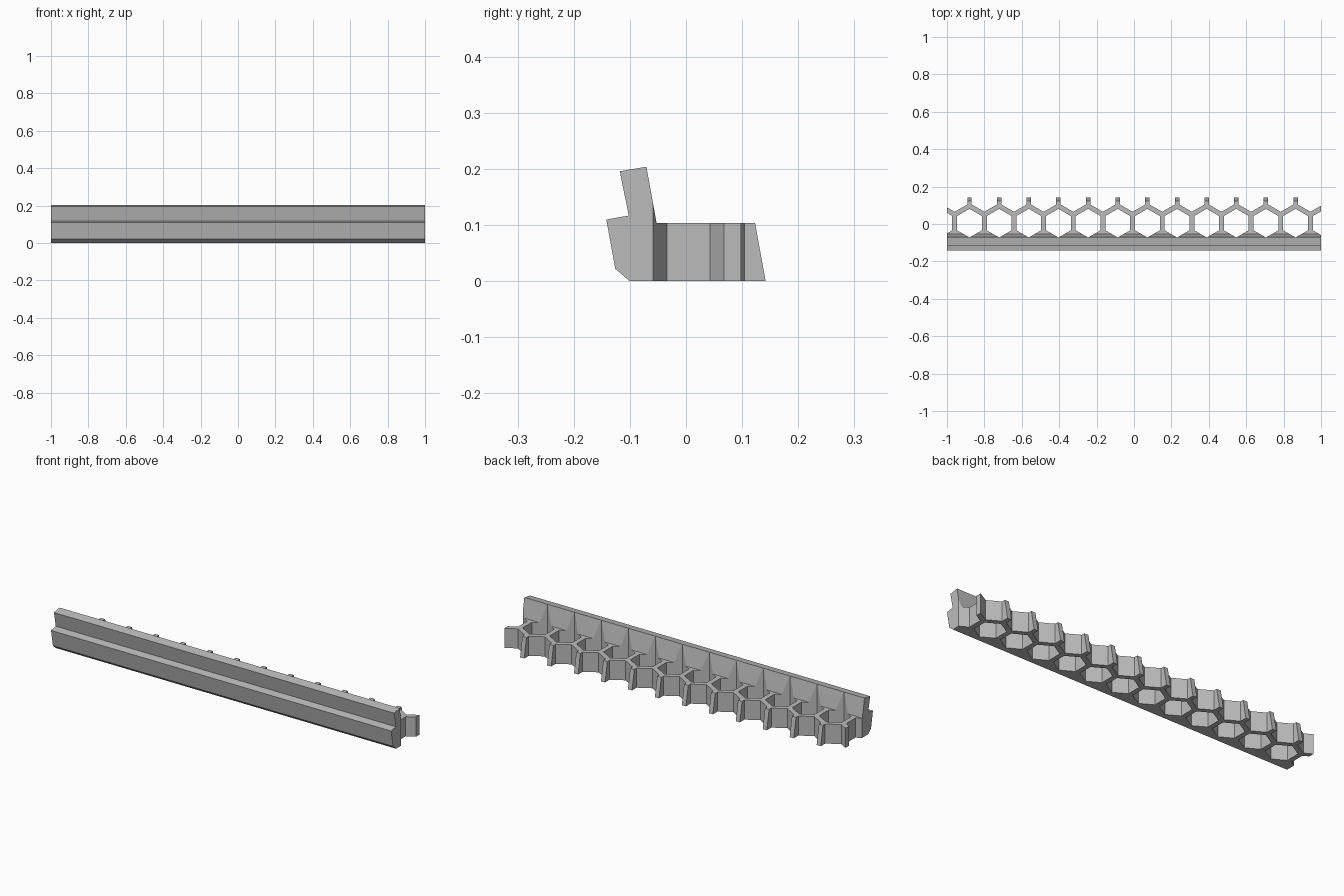
import bpy, bmesh, math
from mathutils import Vector

cube = bpy.data.objects.get("Cube")
if cube:
    bpy.data.objects.remove(cube, do_unlink=True)

PITCH, FIRST = 0.1585, -1.038      # cell spacing and centre of first cell
CELL_Y, CELL_R = 0.0045, 0.0765    # cell centre depth and corner radius
WALL = PITCH - 2 * CELL_R * math.cos(math.radians(30))
OUTER_R = CELL_R + WALL / math.cos(math.radians(30))
SLOPE = math.tan(math.radians(30))
DECK, JOIN_Y = 0.104, -0.0525      # honeycomb height, seam with the rail
STUB, TIP_LOW, TIP_HIGH = 0.012, 0.142, 0.123
centres = [FIRST + PITCH * i for i in range(14)]

grey = bpy.data.materials.new("plain_grey")
grey.use_nodes = True
grey.diffuse_color = (0.5, 0.5, 0.5, 1)
grey.node_tree.nodes["Principled BSDF"].inputs["Base Color"].default_value = (0.5, 0.5, 0.5, 1)


def extruded(name, outlines, offset):
    """Solid object made by sweeping closed outlines along an offset."""
    bm = bmesh.new()
    for outline in outlines:
        face = bm.faces.new([bm.verts.new(p) for p in outline])
        new = bmesh.ops.extrude_face_region(bm, geom=[face], use_keep_orig=True)
        moved = [g for g in new["geom"] if isinstance(g, bmesh.types.BMVert)]
        bmesh.ops.translate(bm, verts=moved, vec=Vector(offset))
    bmesh.ops.recalc_face_normals(bm, faces=bm.faces)
    mesh = bpy.data.meshes.new(name)
    bm.to_mesh(mesh)
    bm.free()
    mesh.materials.append(grey)
    obj = bpy.data.objects.new(name, mesh)
    bpy.context.collection.objects.link(obj)
    return obj


def back_y(x):
    """Depth of the zigzag back wall at x."""
    return CELL_Y + OUTER_R - SLOPE * min(abs(x - c) for c in centres)


# Stepped front rail
profile = [(-0.100, 0), (-0.126, 0.022), (-0.142, 0.110), (-0.102, 0.117),
           (-0.118, 0.196), (-0.0705, 0.204), (JOIN_Y, DECK), (JOIN_Y, 0)]
rail = extruded("front_rail", [[(-1, y, z) for y, z in profile]], (2, 0, 0))

# Honeycomb strip with a stub on every peak
outline = [(-1, JOIN_Y), (-1, back_y(-1))]
for c in centres[1:-1]:
    valley = c - PITCH / 2
    outline += [(valley, back_y(valley)),
                (c - STUB, back_y(c - STUB)), (c - STUB, TIP_LOW),
                (c + STUB, TIP_LOW), (c + STUB, back_y(c + STUB))]
valley = centres[-1] - PITCH / 2
outline += [(valley, back_y(valley)), (1, back_y(1)), (1, JOIN_Y)]
honeycomb = extruded("honeycomb_strip", [[(x, y, 0) for x, y in outline]], (0, 0, DECK))

# Lean the stub ends back toward the top
for v in honeycomb.data.vertices:
    if v.co.z > DECK / 2 and v.co.y > TIP_LOW - 0.005:
        v.co.y = TIP_HIGH

# Hexagonal cells cut through strip and rail back
angles = [math.radians(30 + 60 * k) for k in range(6)]
cells = [[(c + CELL_R * math.cos(a), CELL_Y + CELL_R * math.sin(a), -0.05) for a in angles]
         for c in centres]
cutter = extruded("cell_cutter", cells, (0, 0, 0.4))
cutter.hide_render = True
for obj in (rail, honeycomb):
    mod = obj.modifiers.new("cells", 'BOOLEAN')
    mod.operation, mod.solver, mod.object = 'DIFFERENCE', 'EXACT', cutter
    bpy.context.view_layer.objects.active = obj
    bpy.ops.object.modifier_apply(modifier=mod.name)
bpy.data.objects.remove(cutter, do_unlink=True)
